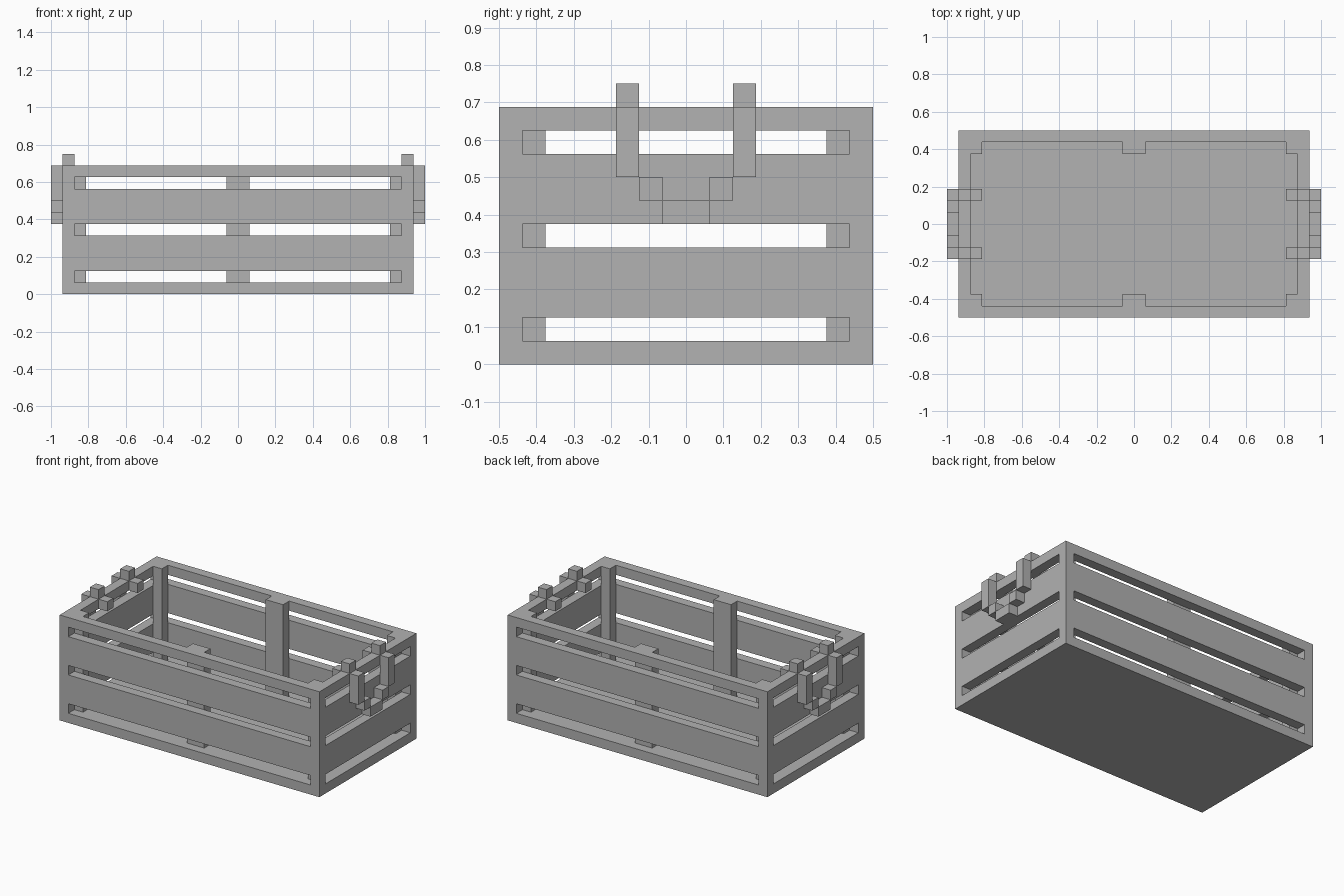
import bpy
import bmesh
from mathutils import Matrix, Vector

U = 1 / 16  # module: thickness of every board

old = bpy.data.objects.get("Cube")
if old:
    bpy.data.objects.remove(old, do_unlink=True)

grey = bpy.data.materials.new("plain grey")
grey.use_nodes = True
COLOR = (0.445, 0.445, 0.445, 1)
grey.diffuse_color = COLOR
grey.node_tree.nodes["Principled BSDF"].inputs["Base Color"].default_value = COLOR


def finish(name, bm):
    bmesh.ops.recalc_face_normals(bm, faces=bm.faces)
    mesh = bpy.data.meshes.new(name)
    bm.to_mesh(mesh)
    bm.free()
    mesh.materials.append(grey)
    obj = bpy.data.objects.new(name, mesh)
    bpy.context.collection.objects.link(obj)
    return obj


def add_box(bm, low, high):
    low, high = Vector(low) * U, Vector(high) * U
    size = Matrix.Diagonal(high - low).to_4x4()
    bmesh.ops.create_cube(bm, size=1, matrix=Matrix.Translation((low + high) / 2) @ size)


def boxes(name, spans):
    bm = bmesh.new()
    for low, high in spans:
        add_box(bm, low, high)
    return finish(name, bm)


def ring(name, z0, z1):
    """Rectangular band of boards, open in the middle."""
    bm = bmesh.new()
    corners = [(-1, -1), (1, -1), (1, 1), (-1, 1)]
    loops = [[bm.verts.new((sx * x * U, sy * y * U, z * U)) for sx, sy in corners]
             for x, y, z in ((15, 8, z0), (15, 8, z1), (14, 7, z1), (14, 7, z0))]
    for a, b in zip(loops, loops[1:] + loops[:1]):
        for i in range(4):
            j = (i + 1) % 4
            bm.faces.new((a[i], a[j], b[j], b[i]))
    return finish(name, bm)


def mirrored(obj, x=True, y=True):
    mod = obj.modifiers.new("mirror", "MIRROR")
    mod.use_axis = (x, y, False)
    mod.use_clip = False
    mod.use_mirror_merge = False


# Floor and the slat bands of the walls
boxes("floor", [((-15, -8, 0), (15, 8, 1))])
ring("lower_slats", 2, 5)
ring("upper_slats", 6, 9)
ring("top_rim", 10, 11)

# Corner blocks between the bands
mirrored(boxes("corner_blocks", [((14, 7, z), (15, 8, z + 1)) for z in (1, 5, 9)]))

# Inner uprights
mirrored(boxes("corner_posts", [((13, 6, 1), (14, 7, 11))]))
mirrored(boxes("middle_posts", [((-1, 6, 1), (1, 7, 11))]), x=False)

# Stepped rope handles, hooked over the end walls
mirrored(boxes("handle_ropes", [
    ((13, 2, 10), (14, 3, 11)),
    ((14, 2, 11), (15, 3, 12)),
    ((15, 2, 8), (16, 3, 11)),
    ((15, 1, 7), (16, 2, 8)),
]))
mirrored(boxes("handle_grips", [((15, -1, 6), (16, 1, 7))]), y=False)
